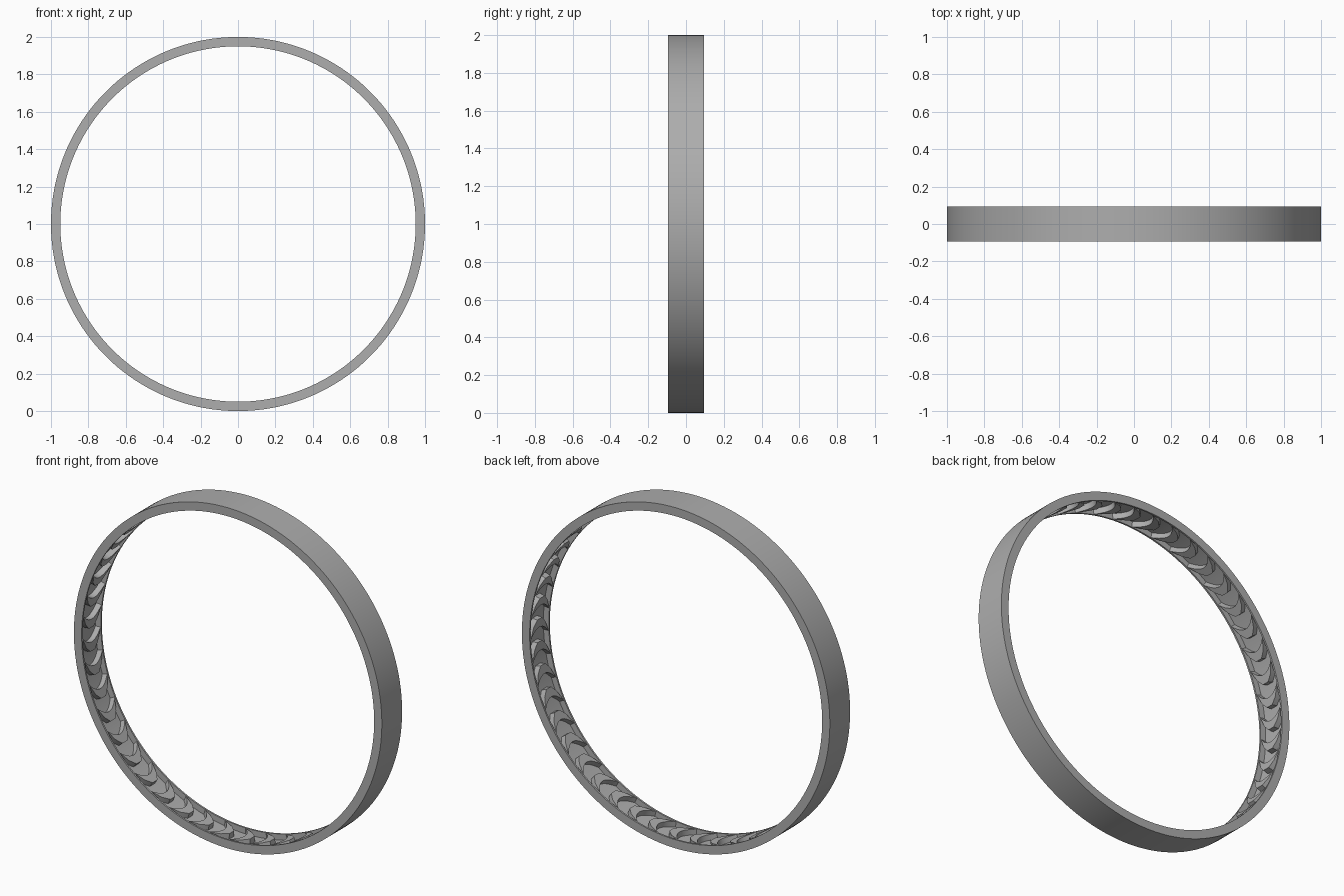
import bpy
import bmesh
import math

cube = bpy.data.objects.get("Cube")
if cube:
    bpy.data.objects.remove(cube, do_unlink=True)

OUTER, INNER, FLOOR = 1.0, 0.95, 0.985
HALF, GROOVE = 0.094, 0.084
BLADES = 45

grey = bpy.data.materials.new("grey_metal")
grey.use_nodes = True
colour = (0.42, 0.42, 0.42, 1)
grey.diffuse_color = colour
grey.node_tree.nodes["Principled BSDF"].inputs["Base Color"].default_value = colour


def on_ring(radius, angle, y):
    return (radius * math.cos(angle), y, 1 + radius * math.sin(angle))


def finish(name, bm):
    bmesh.ops.recalc_face_normals(bm, faces=bm.faces)
    mesh = bpy.data.meshes.new(name)
    bm.to_mesh(mesh)
    bm.free()
    mesh.materials.append(grey)
    obj = bpy.data.objects.new(name, mesh)
    bpy.context.collection.objects.link(obj)
    bpy.ops.object.select_all(action="DESELECT")
    obj.select_set(True)
    bpy.context.view_layer.objects.active = obj
    bpy.ops.object.shade_smooth_by_angle(angle=math.radians(25))


# Hoop: channel profile swept round the axis, open towards the centre
profile = [(OUTER, -HALF), (OUTER, HALF), (INNER, HALF), (INNER, GROOVE),
           (FLOOR, GROOVE), (FLOOR, -GROOVE), (INNER, -GROOVE), (INNER, -HALF)]
bm = bmesh.new()
steps = 180
rings = [[bm.verts.new(on_ring(r, math.tau * i / steps, y)) for r, y in profile]
         for i in range(steps)]
for i, ring in enumerate(rings):
    after = rings[(i + 1) % steps]
    for j in range(len(profile)):
        k = (j + 1) % len(profile)
        bm.faces.new((ring[j], ring[k], after[k], after[j]))
finish("hoop", bm)

# Blades: hollow curved face on one side, blunt angled nose on the other
bm = bmesh.new()
arc = []
for i in range(13):
    t = -1 + i / 6
    arc.append((0.055 * (1 - t * t) - 0.045, t * GROOVE))
nose = [(0.025, 0.055), (0.062, 0.022), (0.062, -0.022), (0.025, -0.055)]
outline = arc + nose
for b in range(BLADES):
    start = math.tau * b / BLADES
    low, high = [[bm.verts.new(on_ring(r, start + s, y)) for s, y in outline]
                 for r in (FLOOR + 0.005, INNER + 0.002)]
    bm.faces.new(low)
    bm.faces.new(high)
    for j in range(len(outline)):
        k = (j + 1) % len(outline)
        bm.faces.new((low[j], low[k], high[k], high[j]))
finish("blades", bm)
